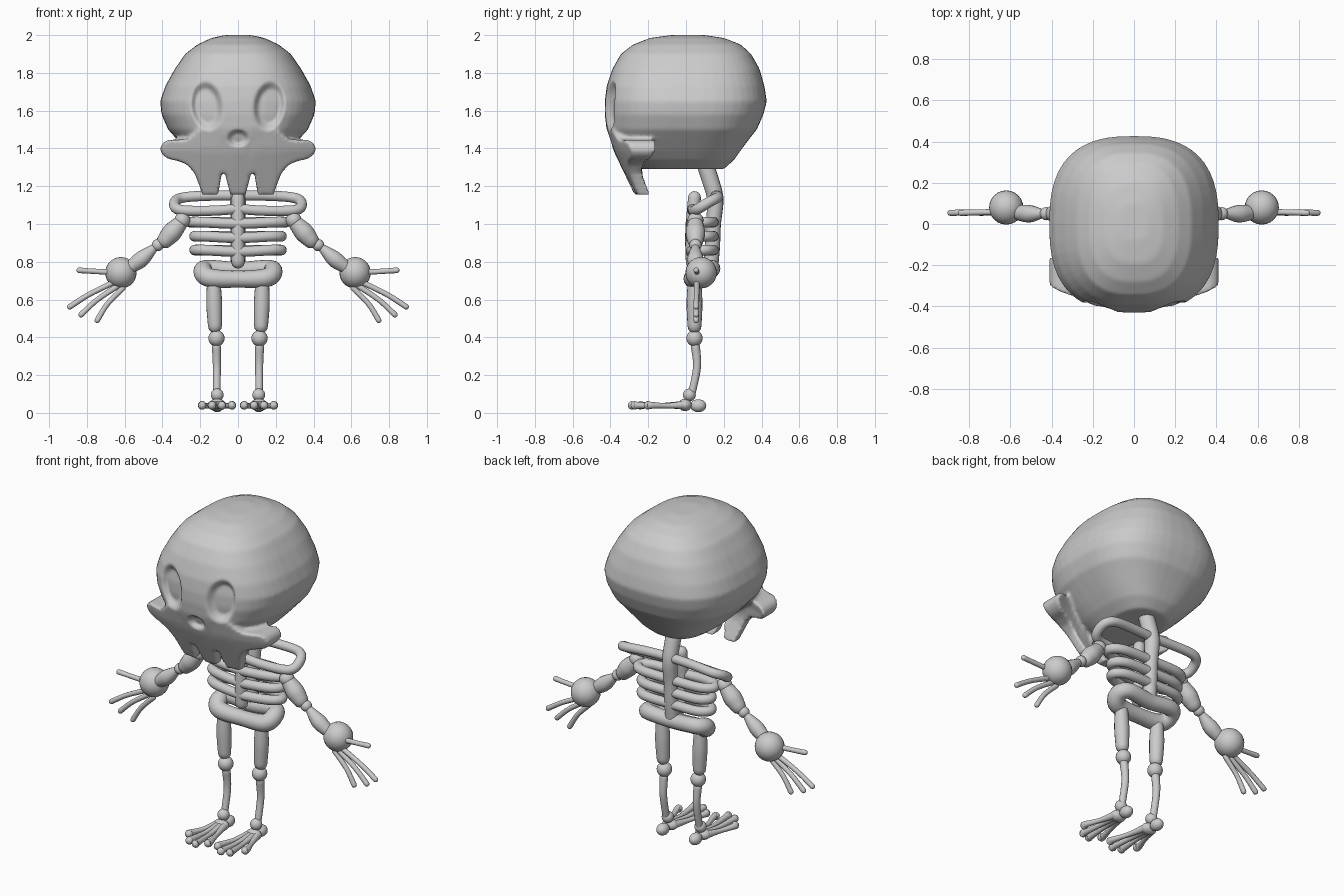
import bpy, bmesh, math
from mathutils import Vector

cube = bpy.data.objects.get("Cube")
if cube:
    bpy.data.objects.remove(cube)

bone = bpy.data.materials.new("bone_grey")
bone.use_nodes = True
GREY = (0.6, 0.6, 0.6, 1)
bone.diffuse_color = GREY
bone.node_tree.nodes["Principled BSDF"].inputs["Base Color"].default_value = GREY


def finish(name, mesh):
    mesh.materials.clear()
    mesh.materials.append(bone)
    for p in mesh.polygons:
        p.use_smooth = True
        p.material_index = 0
    ob = bpy.data.objects.new(name, mesh)
    bpy.context.collection.objects.link(ob)
    return ob


def from_bmesh(name, bm):
    bmesh.ops.recalc_face_normals(bm, faces=bm.faces[:])
    mesh = bpy.data.meshes.new(name)
    bm.to_mesh(mesh)
    bm.free()
    return finish(name, mesh)


def ball(name, centre, r, stretch=(1, 1, 1)):
    bm = bmesh.new()
    bmesh.ops.create_uvsphere(bm, u_segments=24, v_segments=14, radius=r)
    for v in bm.verts:
        v.co = Vector(a * b for a, b in zip(v.co, stretch)) + Vector(centre)
    return from_bmesh(name, bm)


def bridge(bm, a, b):
    n = len(a)
    for k in range(n):
        bm.faces.new((a[k], a[(k + 1) % n], b[(k + 1) % n], b[k]))


def tube(name, pts, closed=False, steps=6, sides=16):
    """Smooth round bone through (x, y, z, radius) points, with domed ends."""
    P = [Vector(p) for p in pts]
    n = len(P)
    at = (lambda i: P[i % n]) if closed else (lambda i: P[max(0, min(n - 1, i))])
    path = []
    for i in range(n if closed else n - 1):
        a, b, c, d = (at(i + k) for k in (-1, 0, 1, 2))
        for s in range(steps):
            t = s / steps
            path.append(0.5 * (2 * b + (c - a) * t + (2 * a - 5 * b + 4 * c - d) * t * t
                               + (3 * b - a - 3 * c + d) * t ** 3))
    if not closed:
        path.append(P[-1])
    m = len(path)
    stations = []
    for i, p in enumerate(path):
        q0 = path[(i - 1) % m] if closed else path[max(i - 1, 0)]
        q1 = path[(i + 1) % m] if closed else path[min(i + 1, m - 1)]
        stations.append((p.to_3d(), (q1 - q0).to_3d().normalized(), p.w))
    if not closed:
        (p0, t0, r0), (p1, t1, r1) = stations[0], stations[-1]
        for a in (0.5, 1.0, 1.4):
            stations.insert(0, (p0 - t0 * r0 * math.sin(a), t0, r0 * math.cos(a)))
            stations.append((p1 + t1 * r1 * math.sin(a), t1, r1 * math.cos(a)))
    bm = bmesh.new()
    rings = []
    normal = stations[0][1].orthogonal()
    for p, t, r in stations:
        normal = Vector((0, 0, 1)) if closed else normal
        normal = (normal - t * normal.dot(t)).normalized()
        side = t.cross(normal)
        rings.append([bm.verts.new(p + r * (normal * math.cos(2 * math.pi * k / sides)
                                            + side * math.sin(2 * math.pi * k / sides)))
                      for k in range(sides)])
    for a, b in zip(rings, rings[1:]):
        bridge(bm, a, b)
    if closed:
        bridge(bm, rings[-1], rings[0])
    else:
        bm.faces.new(rings[0])
        bm.faces.new(rings[-1])
    return from_bmesh(name, bm)


def hoop(name, half):
    """Closed ring from the points of its left half."""
    tube(name, half + [(-x, y, z, r) for x, y, z, r in reversed(half[1:-1])], closed=True)


# Skull: cranium lofted from squarish rings (height, half width, front, back)
RINGS = [(2.0, .07, .08, .1), (1.985, .14, .19, .2), (1.95, .215, .28, .29),
         (1.9, .28, .345, .345), (1.82, .335, .39, .39), (1.73, .385, .42, .415),
         (1.65, .412, .43, .428), (1.58, .405, .43, .41), (1.5, .37, .42, .375),
         (1.45, .325, .405, .335), (1.39, .27, .37, .29), (1.34, .22, .31, .255),
         (1.29, .15, .23, .2)]
bm = bmesh.new()
loops = []
for z, w, front, back in RINGS:
    loop = []
    for k in range(48):
        c, s = math.cos(math.pi * k / 24), math.sin(math.pi * k / 24)
        x = w * math.copysign(abs(c) ** 0.76, c)
        y = (back if s > 0 else front) * math.copysign(abs(s) ** 0.76, s)
        loop.append(bm.verts.new((x, y, z)))
    loops.append(loop)
for a, b in zip(loops, loops[1:]):
    bridge(bm, a, b)
bm.faces.new(loops[0])
bm.faces.new(loops[-1])

# Face plate with cheekbones and teeth: columns of (x, bottom, top)
half = [(0, 1.155, 1.52), (.04, 1.155, 1.52), (.08, 1.31, 1.52), (.105, 1.155, 1.52),
        (.188, 1.155, 1.51), (.203, 1.2, 1.5), (.23, 1.27, 1.48), (.27, 1.315, 1.45),
        (.32, 1.335, 1.445), (.37, 1.345, 1.445), (.397, 1.365, 1.43), (.41, 1.385, 1.41)]
columns = [(-x, a, b) for x, a, b in reversed(half[1:])] + half
ROWS = 10
outline = []
for x, low, high in columns:
    front, back = [], []
    for j in range(ROWS + 1):
        z = low + (high - low) * j / ROWS
        y = -.385 + (1.39 - z) * (.48 if z < 1.39 else .3) + .55 * x * x
        front.append(bm.verts.new((x, y, z)))
        back.append(bm.verts.new((x, y + .065 + max(0, z - 1.28) * .6, z)))
    outline.append(front + back[::-1])
for a, b in zip(outline, outline[1:]):
    bridge(bm, a, b)
bm.faces.new(outline[0])
bm.faces.new(outline[-1])
rough = from_bmesh("skull_base", bm)

# Fuse cranium and face into one soft surface
remesh = rough.modifiers.new("fuse", 'REMESH')
remesh.mode = 'VOXEL'
remesh.voxel_size = 0.011
soften = rough.modifiers.new("soften", 'SMOOTH')
soften.iterations = 5
bpy.context.view_layer.update()
deps = bpy.context.evaluated_depsgraph_get()
skull_mesh = bpy.data.meshes.new_from_object(rough.evaluated_get(deps))
bpy.data.objects.remove(rough)


def dent(u, v, edge):
    t = max(0.0, min(1.0, (1 - math.hypot(u, v)) / edge))
    return t * t * (3 - 2 * t)


# Press in the eye sockets and the nose
for v in skull_mesh.vertices:
    x, y, z = v.co
    if y < -.2:
        eye = dent((abs(x) - .165 - .08 * (z - 1.62)) / .088, (z - 1.625) / .138, .4)
        nose = dent(x / .06, (z - 1.455) / .048, .5)
        v.co.y += .038 * eye + .03 * nose
finish("skull", skull_mesh)

# Spine and breastbone
tube("spine", [(0, .1, 1.32, .045), (0, .13, 1.23, .045), (0, .155, 1.13, .043),
               (0, .145, 1.0, .04), (0, .14, .88, .04), (0, .13, .77, .04)])
tube("breastbone", [(0, .045, 1.14, .034), (0, .03, .95, .034), (0, .035, .8, .036)])

# Ribs and pelvis
for i, (z, w) in enumerate([(1.01, .255), (.935, .23), (.862, .23)]):
    hoop(f"rib_{i + 1}", [(0, .145, z, .028), (w * .75, .14, z, .028), (w, .09, z, .028),
                          (w * .75, .04, z, .028), (0, .025, z - .008, .028)])
hoop("pelvis", [(0, .13, .755, .045), (.15, .135, .765, .045), (.186, .085, .75, .05),
                (.15, .04, .715, .05), (0, .035, .708, .045)])

TOES = [(.032, -.24), (.085, -.285), (.138, -.27), (.19, -.2)]
FINGERS = [(.7, .745, .84, .755), (.69, .69, .89, .562),
           (.67, .67, .83, .52), (.64, .66, .745, .49)]

for side, s in (("left", 1), ("right", -1)):
    def limb(name, *pts):
        tube(f"{side}_{name}", [(s * x, y, z, r) for x, y, z, r in pts])

    def joint(name, x, y, z, r, stretch=(1, 1, 1)):
        ball(f"{side}_{name}", (s * x, y, z), r, stretch)

    # Collarbone loop from spine to breastbone
    limb("collarbone", (0, .155, 1.15, .027), (.15, .165, 1.15, .027), (.29, .168, 1.14, .027),
         (.335, .12, 1.115, .028), (.31, .055, 1.075, .028), (.15, .035, 1.07, .027),
         (0, .035, 1.08, .027))
    # Arm
    joint("shoulder", .295, .05, 1.02, .042)
    limb("upper_arm", (.31, .05, 1.0, .042), (.35, .05, .955, .052), (.385, .05, .915, .044))
    joint("elbow", .425, .05, .888, .032)
    limb("forearm", (.45, .05, .868, .024), (.51, .05, .815, .043), (.57, .055, .77, .034))
    joint("wrist", .62, .08, .742, .083)
    for i, (x0, z0, x1, z1) in enumerate(FINGERS):
        limb(f"finger_{i + 1}", (x0 - .03, .058, z0, .015),
             ((x0 + x1) / 2, .056, (z0 + z1) / 2, .014), (x1, .054, z1, .015))
    # Leg
    limb("thigh", (.128, .045, .69, .036), (.126, .045, .58, .042), (.122, .045, .46, .037))
    joint("knee", .114, .045, .395, .043)
    limb("shin", (.114, .05, .35, .024), (.112, .058, .24, .021), (.112, .03, .1, .02))
    joint("ankle", .11, .018, .095, .034)
    # Foot
    joint("heel", .11, .065, .038, .034, (1, 1.25, 1))
    joint("instep", .11, -.005, .042, .036, (1.3, 1, .9))
    for i, (x, y) in enumerate(TOES):
        base = .11 + (x - .11) * .3
        limb(f"toe_{i + 1}", (base, -.01, .042, .022), ((base + x) / 2, y / 2, .038, .014),
             (x, y + .02, .04, .018), (x, y, .04, .023))
